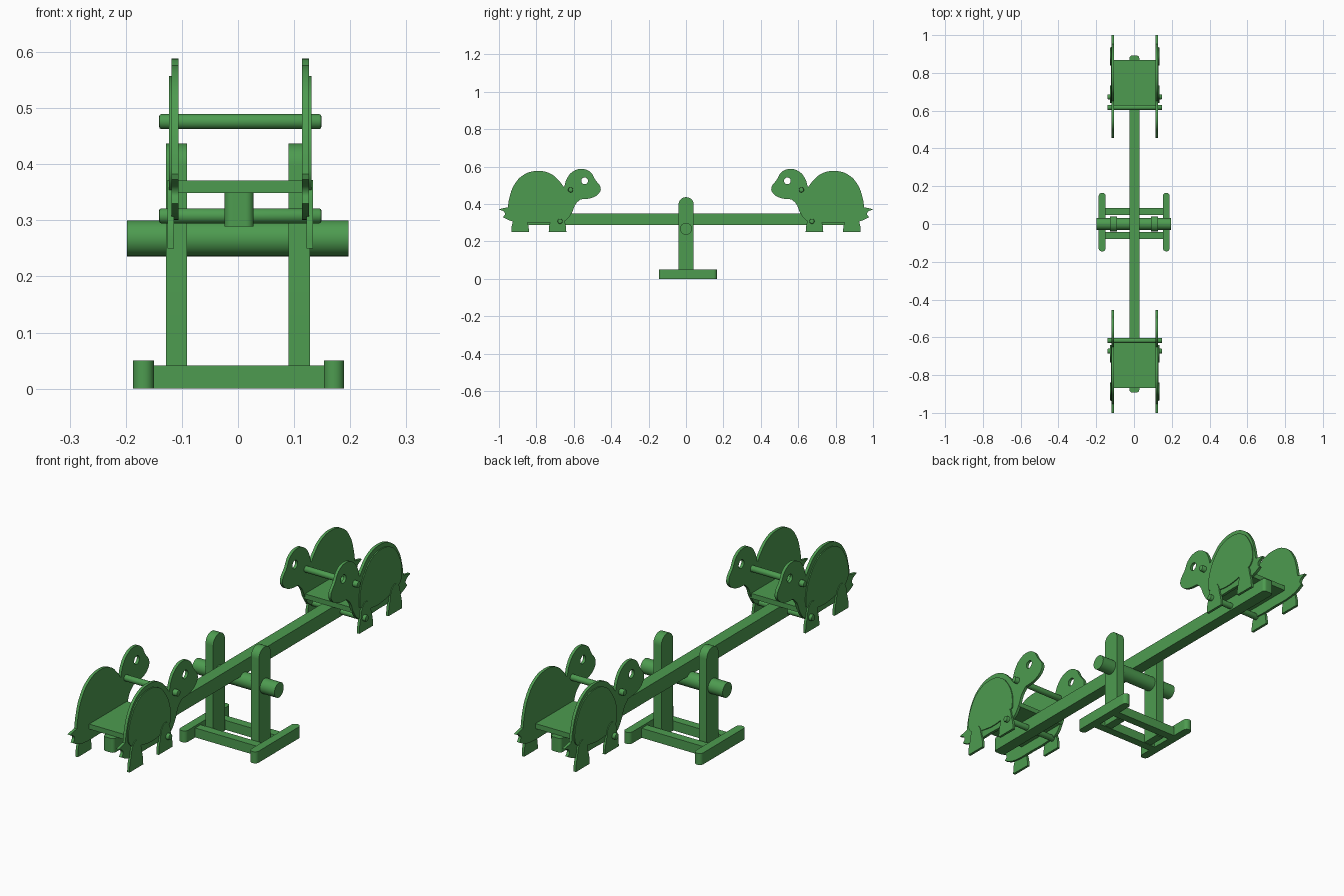
import bpy, bmesh, math
from mathutils import Matrix, Vector

cube = bpy.data.objects.get("Cube")
if cube:
    bpy.data.objects.remove(cube, do_unlink=True)

green = bpy.data.materials.new("leaf_green")
green.use_nodes = True
COLOR = (0.075, 0.33, 0.08, 1)
green.diffuse_color = COLOR
green.node_tree.nodes["Principled BSDF"].inputs["Base Color"].default_value = COLOR


def finish(name, mesh):
    mesh.name = name
    mesh.materials.clear()
    mesh.materials.append(green)
    obj = bpy.data.objects.new(name, mesh)
    bpy.context.collection.objects.link(obj)
    bpy.ops.object.select_all(action='DESELECT')
    obj.select_set(True)
    bpy.context.view_layer.objects.active = obj
    bpy.ops.object.shade_smooth_by_angle(angle=math.radians(35))
    return obj


def board(name, lo, hi, axis=None, radius=0.0, min_z=-1):
    """Box between two corners; edges along one axis may be rounded."""
    lo, hi = Vector(lo), Vector(hi)
    bm = bmesh.new()
    bmesh.ops.create_cube(bm, size=1)
    for v in bm.verts:
        v.co = (lo + hi) / 2 + v.co * (hi - lo)
    if axis is not None:
        edges = [e for e in bm.edges
                 if abs((e.verts[0].co - e.verts[1].co).normalized()[axis]) > 0.9
                 and min(v.co.z for v in e.verts) > min_z]
        bmesh.ops.bevel(bm, geom=edges, offset=radius, segments=8,
                        profile=0.5, affect='EDGES')
    mesh = bpy.data.meshes.new(name)
    bm.to_mesh(mesh)
    bm.free()
    return finish(name, mesh)


def rod(name, x0, x1, y, z, radius, chamfer=0.0):
    """Round bar lying along x."""
    bm = bmesh.new()
    bmesh.ops.create_cone(bm, cap_ends=True, segments=32, radius1=radius,
                          radius2=radius, depth=x1 - x0)
    if chamfer:
        rims = [e for e in bm.edges if abs(e.verts[0].co.z - e.verts[1].co.z) < 1e-5]
        bmesh.ops.bevel(bm, geom=rims, offset=chamfer, segments=2,
                        profile=0.5, affect='EDGES')
    bm.transform(Matrix.Translation(((x0 + x1) / 2, y, z))
                 @ Matrix.Rotation(math.pi / 2, 4, 'Y'))
    mesh = bpy.data.meshes.new(name)
    bm.to_mesh(mesh)
    bm.free()
    return finish(name, mesh)


def plate(name, outlines, x0, x1, side):
    """Cut-out panel from smooth outlines; a third item marks a corner."""
    curve = bpy.data.curves.new(name, 'CURVE')
    curve.dimensions = '2D'
    curve.fill_mode = 'BOTH'
    curve.resolution_u = 6
    curve.extrude = (x1 - x0) / 2
    for outline in outlines:
        spline = curve.splines.new('BEZIER')
        spline.bezier_points.add(len(outline) - 1)
        spline.use_cyclic_u = True
        for bp, p in zip(spline.bezier_points, outline):
            bp.co = (p[0], p[1], 0)
            kind = 'VECTOR' if len(p) > 2 else 'AUTO'
            bp.handle_left_type = bp.handle_right_type = kind
    helper = bpy.data.objects.new(name + "_outline", curve)
    bpy.context.collection.objects.link(helper)
    bpy.context.view_layer.update()
    graph = bpy.context.evaluated_depsgraph_get()
    mesh = bpy.data.meshes.new_from_object(helper.evaluated_get(graph))
    bpy.data.objects.remove(helper, do_unlink=True)
    # Outline x runs outward along y, outline y runs up
    mesh.transform(Matrix(((0, 0, side, (x0 + x1) / 2),
                           (side, 0, 0, 0),
                           (0, 1, 0, 0),
                           (0, 0, 0, 1))))
    return finish(name, mesh)


# Turtle outlines: distance from the pivot, height
C = True
BODY = [(1.0, .373, C), (.953, .383, C), (.945, .43), (.92, .50), (.87, .555),
        (.795, .577), (.72, .56), (.675, .52), (.652, .49, C), (.635, .54),
        (.603, .575), (.555, .588), (.51, .57), (.485, .53), (.456, .485),
        (.465, .458), (.505, .433), (.565, .425, C), (.59, .40), (.61, .355),
        (.645, .312), (.70, .302), (.80, .302), (.90, .303), (.945, .313),
        (.978, .33, C), (.968, .35)]
SHELL = [(.938, .40), (.912, .49), (.865, .54), (.795, .557), (.73, .54),
         (.68, .49), (.65, .42), (.648, .36, C), (.72, .33), (.85, .335),
         (.925, .365)]
LEG = [(-.047, .25, C), (.047, .25, C), (.045, .28), (.036, .315), (.025, .355),
       (0, .372), (-.025, .355), (-.036, .315), (-.045, .28)]
EYE = [(.542 + .018 * math.cos(a * math.pi / 4), .524 + .018 * math.sin(a * math.pi / 4))
       for a in range(8)]
MID = 0.004

# Two turtle seats, one at each end of the beam
for side, end in ((-1, "front"), (1, "back")):
    for sx, hand in ((-1, "right"), (1, "left")):
        def panel(part, outlines, inner, outer):
            xs = sorted((MID + sx * inner, MID + sx * outer))
            plate(f"{end}_{hand}_{part}", outlines, *xs, side)
        panel("body", [BODY, EYE], .110, .1225)
        panel("shell", [SHELL], .121, .127)
        for y, leg in ((.687, "inner_leg"), (.887, "outer_leg")):
            panel(leg, [[(p[0] + y, *p[1:]) for p in LEG]], .1185, .1298)
    y0, y1 = sorted((side * .61, side * .868))
    board(end + "_seat", (-.112, y0, .349), (.12, y1, .371))
    rod(end + "_handle_bar", -.141, .149, side * .617, .476, .0135, .005)
    rod(end + "_foot_bar", -.141, .149, side * .673, .308, .0135, .005)

# Beam and pivot
board("beam", (-.024, -.892, .289), (.028, .892, .35), axis=2, radius=.014)
rod("pivot_axle", -.198, .197, 0, .268, .032)

# Stand
for x0, x1, hand in ((-.128, -.091, "right"), (.09, .128, "left")):
    board(hand + "_post", (x0, -.04, 0), (x1, .041, .437), axis=0,
          radius=.0395, min_z=.2)
for x0, x1, hand in ((-.187, -.15, "right"), (.153, .189, "left")):
    board(hand + "_foot", (x0, -.145, 0), (x1, .165, .05), axis=2, radius=.0175)
for y0, y1, end in ((-.079, -.042, "front"), (.047, .085, "back")):
    board(end + "_cross_rail", (-.152, y0, 0), (.155, y1, .041))
